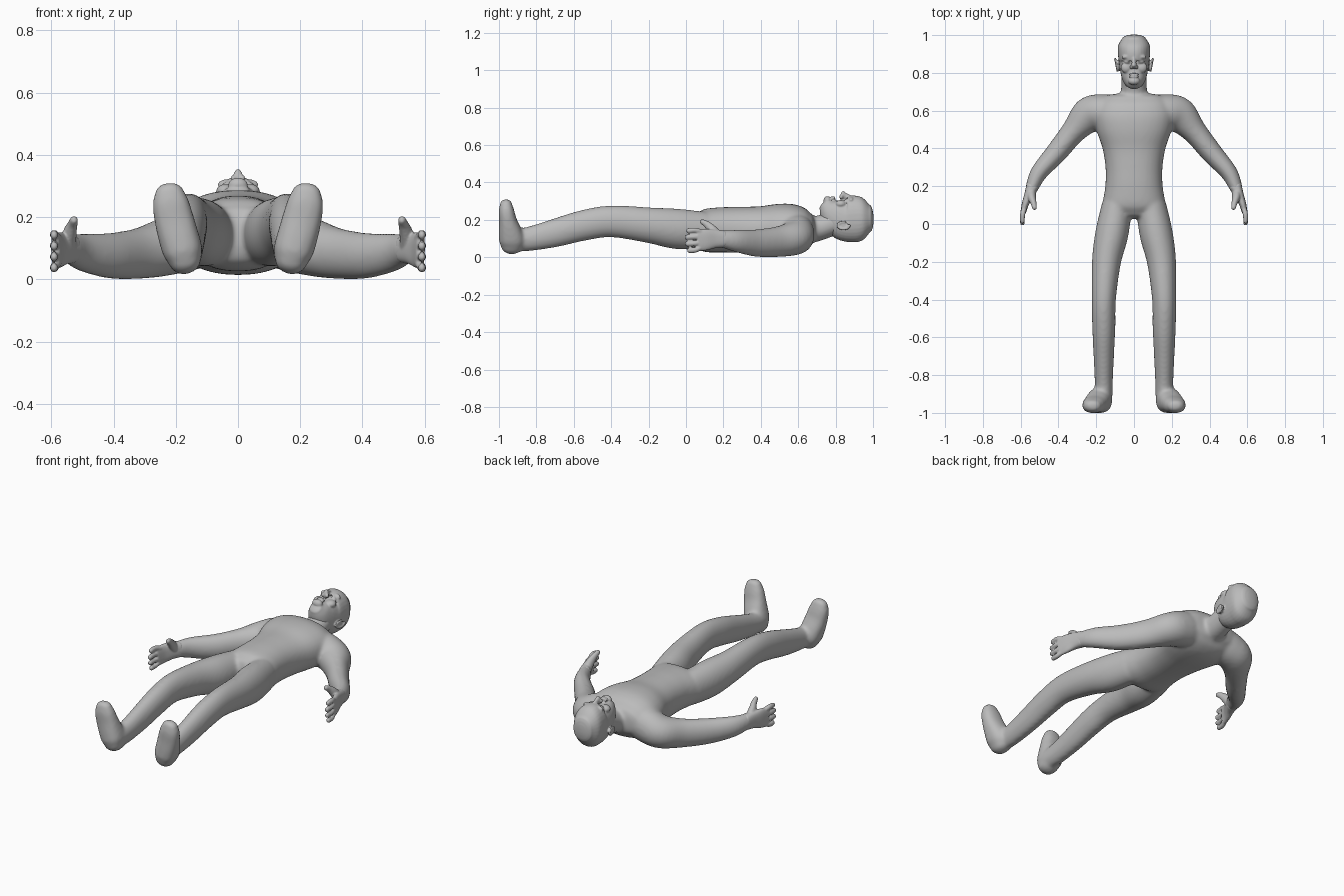
import bpy, bmesh, math
from mathutils import Vector, Matrix

cube = bpy.data.objects.get("Cube")
if cube:
    bpy.data.objects.remove(cube, do_unlink=True)

clay = bpy.data.materials.new("clay_grey")
clay.use_nodes = True
GREY = (0.5, 0.5, 0.5, 1)
clay.diffuse_color = GREY
clay.node_tree.nodes["Principled BSDF"].inputs["Base Color"].default_value = GREY


def spline(pts, steps=5):
    """Catmull-Rom through rings of (x, y, z, half width, half height)."""
    p = [pts[0]] + list(pts) + [pts[-1]]
    out = []
    for i in range(1, len(p) - 2):
        for k in range(steps):
            t = k / steps
            out.append([0.5 * (2 * b + (c - a) * t + (2 * a - 5 * b + 4 * c - d) * t * t
                               + (3 * b - a - 3 * c + d) * t ** 3)
                        for a, b, c, d in zip(*p[i - 1:i + 3])])
    return out + [list(pts[-1])]


def loft(bm, pts, side=1, up=(0, 0, 1), power=2.0, cap=0.6, n=32):
    """Closed rounded tube through elliptical rings, with domed ends."""
    rings = spline([(p[0] * side,) + tuple(p[1:]) for p in pts])
    pos = [Vector(r[:3]) for r in rings]
    last = len(rings) - 1
    sections = []
    for i, r in enumerate(rings):
        t = (pos[min(i + 1, last)] - pos[max(i - 1, 0)]).normalized()
        sections.append((pos[i], t, r[3], r[4]))

    def dome(sec, sign):
        c, t, w, h = sec
        return [(c + t * sign * cap * min(w, h) * math.sin(a), t, w * math.cos(a), h * math.cos(a))
                for a in (0.4, 0.8, 1.15, 1.4)]
    sections = dome(sections[0], -1)[::-1] + sections + dome(sections[-1], 1)
    loops = []
    for c, t, w, h in sections:
        x = t.cross(Vector(up)).normalized()
        y = x.cross(t)
        loop = []
        for k in range(n):
            ca, sa = math.cos(math.tau * k / n), math.sin(math.tau * k / n)
            u = math.copysign(abs(ca) ** (2 / power), ca)
            v = math.copysign(abs(sa) ** (2 / power), sa)
            loop.append(bm.verts.new(c + x * w * u + y * h * v))
        loops.append(loop)
    faces = [bm.faces.new(loops[0]), bm.faces.new(loops[-1][::-1])]
    for a, b in zip(loops, loops[1:]):
        for k in range(n):
            faces.append(bm.faces.new((a[k], b[k], b[(k + 1) % n], a[(k + 1) % n])))
    bmesh.ops.recalc_face_normals(bm, faces=faces)


def blob(bm, centre, radii, tilt=0):
    m = Matrix.Translation(centre) @ Matrix.Rotation(tilt, 4, 'Z') @ Matrix.Diagonal((*radii, 1))
    bmesh.ops.create_uvsphere(bm, u_segments=24, v_segments=16, radius=1, matrix=m)


def finish(bm, name, voxel, smooth):
    """Fuse overlapping volumes into one soft skin."""
    mesh = bpy.data.meshes.new(name)
    bm.to_mesh(mesh)
    bm.free()
    mesh.materials.append(clay)
    ob = bpy.data.objects.new(name, mesh)
    bpy.context.collection.objects.link(ob)
    fuse = ob.modifiers.new("fuse", 'REMESH')
    fuse.mode, fuse.voxel_size, fuse.use_smooth_shade = 'VOXEL', voxel, True
    relax = ob.modifiers.new("relax", 'SMOOTH')
    relax.factor, relax.iterations = 0.5, smooth


# Torso, neck, arms and legs
body = bmesh.new()
loft(body, [(0, .055, .143, .13, .09), (0, .1, .143, .165, .115), (0, .2, .147, .152, .121),
            (0, .3, .147, .151, .123), (0, .4, .146, .167, .127), (0, .5, .15, .2, .136),
            (0, .58, .152, .212, .132), (0, .64, .155, .19, .11), (0, .67, .157, .16, .08)],
     power=2.25, cap=.3)
loft(body, [(0, .6, .15, .09, .085), (0, .68, .15, .072, .071), (0, .74, .165, .068, .066),
            (0, .8, .19, .067, .066)])
for s in (1, -1):
    loft(body, [(.1, .6, .14, .08, .095), (.17, .595, .125, .092, .1), (.24, .575, .102, .095, .092),
                (.32, .49, .083, .066, .082),
                (.41, .379, .076, .057, .074), (.5, .276, .087, .046, .061),
                (.537, .2, .097, .036, .048), (.55, .16, .097, .026, .047)], s)
    loft(body, [(.09, .1, .143, .08, .1), (.117, -.05, .152, .088, .108), (.146, -.2, .172, .077, .095),
                (.16, -.4, .192, .064, .085), (.16, -.55, .17, .061, .082), (.16, -.7, .13, .054, .076),
                (.16, -.83, .1, .048, .066), (.16, -.92, .09, .046, .06)], s)
    # Feet stand upright, soles facing forward
    loft(body, [(.17, -.932, .058, .052, .058), (.178, -.932, .092, .064, .068),
                (.193, -.942, .145, .065, .06), (.207, -.953, .2, .063, .047),
                (.217, -.96, .25, .058, .041), (.221, -.963, .286, .045, .032)],
         s, up=(0, 1, 0), power=2.4, cap=.8)
finish(body, "body", .009, 14)

# Head with facial features, looking up
head = bmesh.new()
loft(head, [(0, .742, .282, .037, .036), (0, .765, .257, .057, .064), (0, .8, .227, .07, .094),
            (0, .85, .202, .079, .115), (0, .9, .205, .085, .125), (0, .945, .207, .084, .113),
            (0, .98, .208, .064, .076)], power=2.2, cap=.36)
loft(head, [(0, .885, .316, .011, .013), (0, .855, .325, .012, .018), (0, .835, .331, .015, .026)],
     cap=.7)
blob(head, (0, .757, .303), (.032, .022, .024))
for y in (.792, .779):
    blob(head, (0, y, .314), (.026, .0065, .013))
for s in (1, -1):
    blob(head, (s * .014, .83, .324), (.01, .011, .012))
    blob(head, (s * .034, .886, .305), (.032, .013, .017), -s * .12)
    blob(head, (s * .035, .859, .3), (.018, .01, .013))
    blob(head, (s * .04, .828, .285), (.03, .03, .021))
    # Ears: shell plus curled rim
    blob(head, (s * .083, .84, .17), (.013, .03, .018), -s * .25)
    for k in range(15):
        a = math.tau * k / 18
        blob(head, (s * (.094 + .006 * math.cos(a)), .843 + .03 * math.cos(a), .17 - .019 * math.sin(a)),
             (.006, .009, .008))
finish(head, "head", .004, 8)

# Hands: palm, four fingers and a thumb
for s, side in ((1, "left"), (-1, "right")):
    hand = bmesh.new()
    loft(hand, [(.537, .2, .097, .034, .046), (.555, .155, .099, .026, .05),
                (.574, .11, .095, .019, .057), (.586, .065, .089, .015, .057)], s, power=2.5, cap=.5)
    for i, tip in enumerate((.008, -.004, -.006, .004)):
        z = .037 + .035 * i
        loft(hand, [(.58, .085, .055 + .026 * i, .014, .014), (.59, .05, z + .002, .014, .0145),
                    (.591, tip + .01, z, .012, .014)], s, cap=1, n=16)
    loft(hand, [(.545, .17, .11, .026, .03), (.541, .14, .147, .022, .026),
                (.532, .112, .175, .016, .019), (.527, .087, .19, .013, .014)], s, cap=1, n=16)
    finish(hand, side + "_hand", .004, 5)
